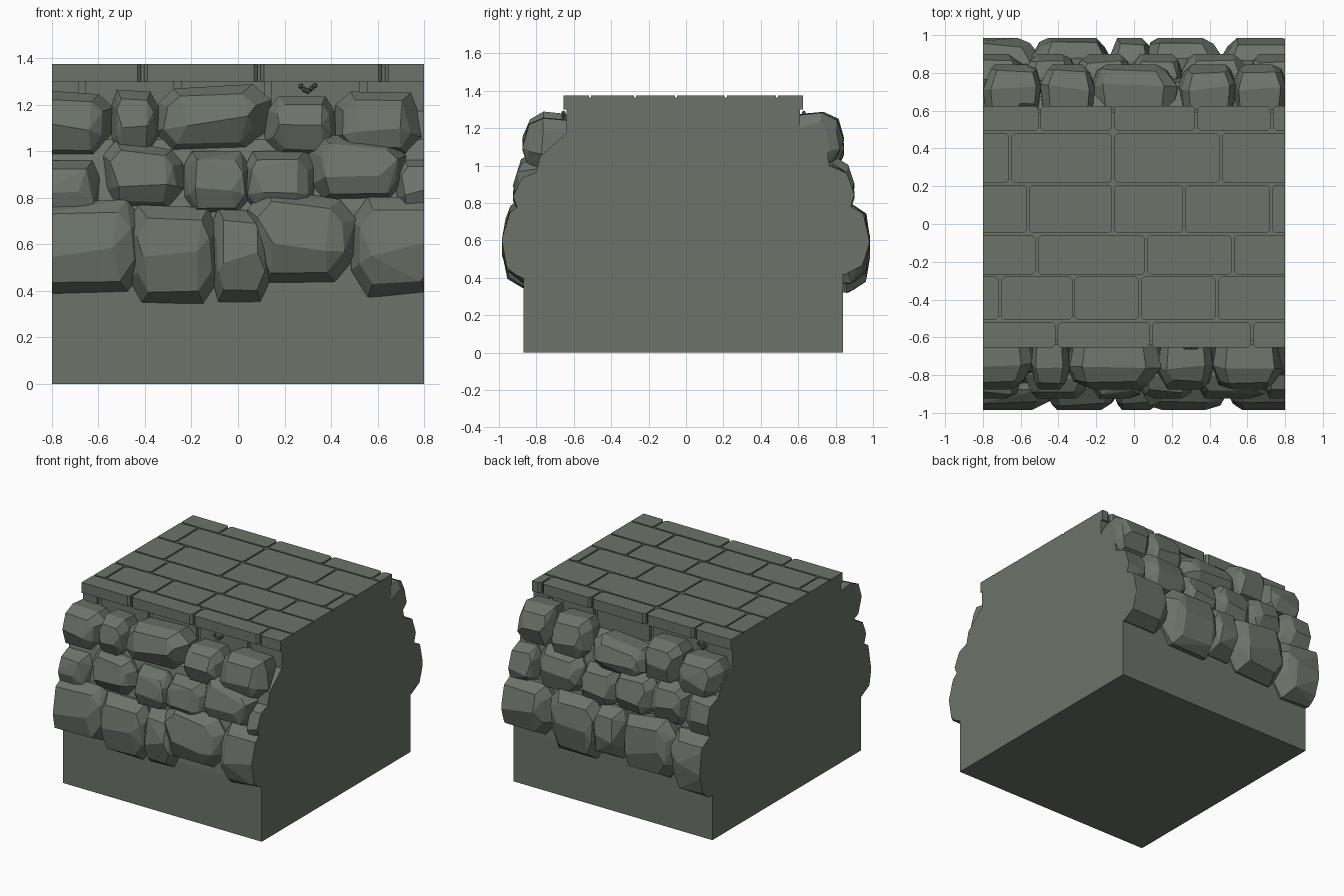
import bpy, bmesh, random
from mathutils import Vector

random.seed(7)
cube = bpy.data.objects.get("Cube")
if cube:
    bpy.data.objects.remove(cube, do_unlink=True)

stone_mat = bpy.data.materials.new("grey_green_stone")
stone_mat.use_nodes = True
COLOUR = (0.15, 0.172, 0.144, 1)
stone_mat.diffuse_color = COLOUR
stone_mat.node_tree.nodes["Principled BSDF"].inputs["Base Color"].default_value = COLOUR

HALF = 0.8          # half length of the wall section
TOP = 1.375         # walking surface


def finish(bm, name):
    bmesh.ops.recalc_face_normals(bm, faces=bm.faces)
    mesh = bpy.data.meshes.new(name)
    bm.to_mesh(mesh)
    bm.free()
    mesh.materials.append(stone_mat)
    obj = bpy.data.objects.new(name, mesh)
    bpy.context.collection.objects.link(obj)
    return obj


def prism(bm, points, offset):
    """Extrude a flat polygon by an offset vector."""
    face = bm.faces.new([bm.verts.new(p) for p in points])
    ext = bmesh.ops.extrude_face_region(bm, geom=[face])
    moved = [v for v in ext["geom"] if isinstance(v, bmesh.types.BMVert)]
    bmesh.ops.translate(bm, vec=offset, verts=moved)


# Solid core: vertical foot, sloping shoulders, straight neck under the paving
bm = bmesh.new()
profile = [(-.87, 0), (-.87, .4), (-.85, .75), (-.78, 1.05), (-.62, 1.19), (-.62, TOP - .01),
           (.59, TOP - .01), (.59, 1.19), (.75, 1.08), (.82, .75), (.84, .4), (.84, 0)]
prism(bm, [(-HALF, y, z) for y, z in profile], (2 * HALF, 0, 0))
finish(bm, "wall_core")

# Paving slabs: rows along y, each split by its joints along x
ROW_EDGES = [-.655, -.513, -.273, -.053, .213, .487, .625]
JOINTS = [(-.41, .09, .625), (-.71, -.32, .03, .44), (-.515, .065, .525),
          (-.56, -.11, .265, .725), (-.655, -.11, .46), (-.5, -.11, .33, .73)]
GAP, CUT = .006, .016
bm = bmesh.new()
for row, joints in enumerate(JOINTS):
    y0 = ROW_EDGES[row] + (GAP if row else 0)
    y1 = ROW_EDGES[row + 1] - (GAP if row < len(JOINTS) - 1 else 0)
    edges = (-HALF,) + joints + (HALF,)
    for i, (a, b) in enumerate(zip(edges, edges[1:])):
        ca = CUT if i else 0
        cb = CUT if i < len(joints) else 0
        a, b = a + (GAP if ca else 0), b - (GAP if cb else 0)
        plan = [(a + ca, y0), (b - cb, y0)]
        plan += [(b, y0 + cb), (b, y1 - cb)] if cb else [(b, y1)]
        plan += [(b - cb, y1)] if cb else []
        plan += [(a + ca, y1)]
        plan += [(a, y1 - ca), (a, y0 + ca)] if ca else []
        prism(bm, [(x, y, 1.3) for x, y in plan], (0, 0, TOP - 1.3))
finish(bm, "paving_slabs")


# Upper brick course beneath the paving on both faces
def brick_course(name, y, depth, joints):
    bm = bmesh.new()
    edges = (-HALF - .015,) + joints + (HALF + .015,)
    for a, b in zip(edges, edges[1:]):
        a, b = a + .015, b - .015
        prism(bm, [(a, y, 1.15), (b, y, 1.15), (b, y, 1.3), (a, y, 1.3)], (0, depth, 0))
    finish(bm, name)


brick_course("front_brick_course", -.64, .03, (-.67, -.26, .13, .54))
brick_course("back_brick_course", .61, -.03, (-.58, -.15, .3, .66))

# Unit outline of a boulder, seen face on
OUTLINE = [(-1, -.45), (-.72, -1), (.68, -1), (1, -.4), (.95, .5), (.7, .97), (-.72, 1), (-.98, .55)]


def boulder(name, x0, x1, z0, z1, tilt, reach, side):
    """Faceted stone bulging from the wall; side is -1 for front, 1 for back."""
    cx, cz, hx, hz = (x0 + x1) / 2, (z0 + z1) / 2, (x1 - x0) / 2, (z1 - z0) / 2
    jit = lambda s: random.uniform(-s, s)
    ring = [(u + jit(.07), v + jit(.05)) for u, v in OUTLINE]
    bm = bmesh.new()

    def add(u, v, depth):
        lean = tilt * u * max(v, 0)
        bm.verts.new((cx + u * hx, side * depth, cz + v * hz + lean))

    back_shift = jit(.06)
    for u, v in ring:
        add(u * .88, v * .9, reach - .27)
        add(u, v, reach - .12 + jit(.02))
        add(u * .78 + back_shift, v * .74, reach - .035 + jit(.015))
    for u in (-.55, .5):
        add(u + jit(.1), -.1 + jit(.2), reach)
    hull = bmesh.ops.convex_hull(bm, input=bm.verts)
    bmesh.ops.delete(bm, geom=list({g for g in hull["geom_interior"] + hull["geom_unused"]
                                    if isinstance(g, bmesh.types.BMVert)}), context="VERTS")
    bmesh.ops.dissolve_limit(bm, angle_limit=.2, verts=bm.verts, edges=bm.edges)
    # Trim flush with the ends of the section
    for end in (-1, 1):
        cut = bmesh.ops.bisect_plane(bm, geom=bm.verts[:] + bm.edges[:] + bm.faces[:],
                                     plane_co=(end * HALF, 0, 0), plane_no=(end, 0, 0),
                                     clear_outer=True)
        rim = [e for e in cut["geom_cut"] if isinstance(e, bmesh.types.BMEdge)]
        if rim:
            bmesh.ops.holes_fill(bm, edges=rim, sides=0)
    finish(bm, name)


# Each stone: left, right, bottom, top, tilt of the top edge
FRONT = {
    "lower": (.985, [(-.98, -.37, .39, .79, .03), (-.48, -.08, .34, .76, 0), (-.12, .15, .35, .75, 0),
                     (.05, .51, .42, .83, -.035), (.49, .9, .38, .8, 0)]),
    "middle": (.925, [(-.95, -.58, .68, .96, 0), (-.58, -.23, .75, 1.03, -.035), (-.24, .06, .72, 1.0, 0),
                      (.02, .34, .72, 1.0, 0), (.3, .72, .78, 1.06, -.02), (.67, .92, .72, .97, 0)]),
    "upper": (.875, [(-.93, -.54, .97, 1.26, -.01), (-.55, -.34, .97, 1.26, 0), (-.35, .14, 1.0, 1.28, .02),
                     (.12, .43, .97, 1.24, 0), (.42, .79, .98, 1.26, 0)]),
}
BACK = {
    "lower": (.985, [(.45, .92, .42, .79, 0), (.05, .48, .37, .8, .02), (-.13, .1, .42, .78, 0),
                     (-.54, -.1, .37, .79, -.02), (-.95, -.49, .33, .77, 0)]),
    "middle": (.9, [(.6, .9, .72, 1.0, 0), (.24, .62, .74, 1.04, .02), (-.03, .27, .72, 1.0, 0),
                    (-.32, .0, .74, 1.03, 0), (-.58, -.3, .74, 1.04, 0), (-.93, -.56, .72, 1.02, .02)]),
    "upper": (.845, [(.52, .81, .99, 1.28, 0), (.24, .55, .98, 1.27, 0), (-.23, .24, .97, 1.19, .02),
                     (-.49, -.2, 1.0, 1.29, 0), (-.8, -.48, .97, 1.24, 0)]),
}
for label, side, rows in (("front", -1, FRONT), ("back", 1, BACK)):
    for row, (reach, stones) in rows.items():
        for n, stone in enumerate(stones, 1):
            boulder(f"{label}_{row}_stone_{n}", *stone, reach, side)


# Little clusters of pebbles lodged under the paving edge
def pebbles(name, x, y, z):
    bm = bmesh.new()
    for dx, dz in ((-.03, .01), (-.015, -.005), (0, -.012), (.015, 0), (.03, .012)):
        made = bmesh.ops.create_icosphere(bm, subdivisions=1, radius=.012)
        bmesh.ops.translate(bm, verts=made["verts"], vec=Vector((x + dx, y, z + dz)))
    finish(bm, name)


pebbles("front_pebbles", .3, -.655, 1.27)
pebbles("back_pebbles", -.57, .63, 1.27)
